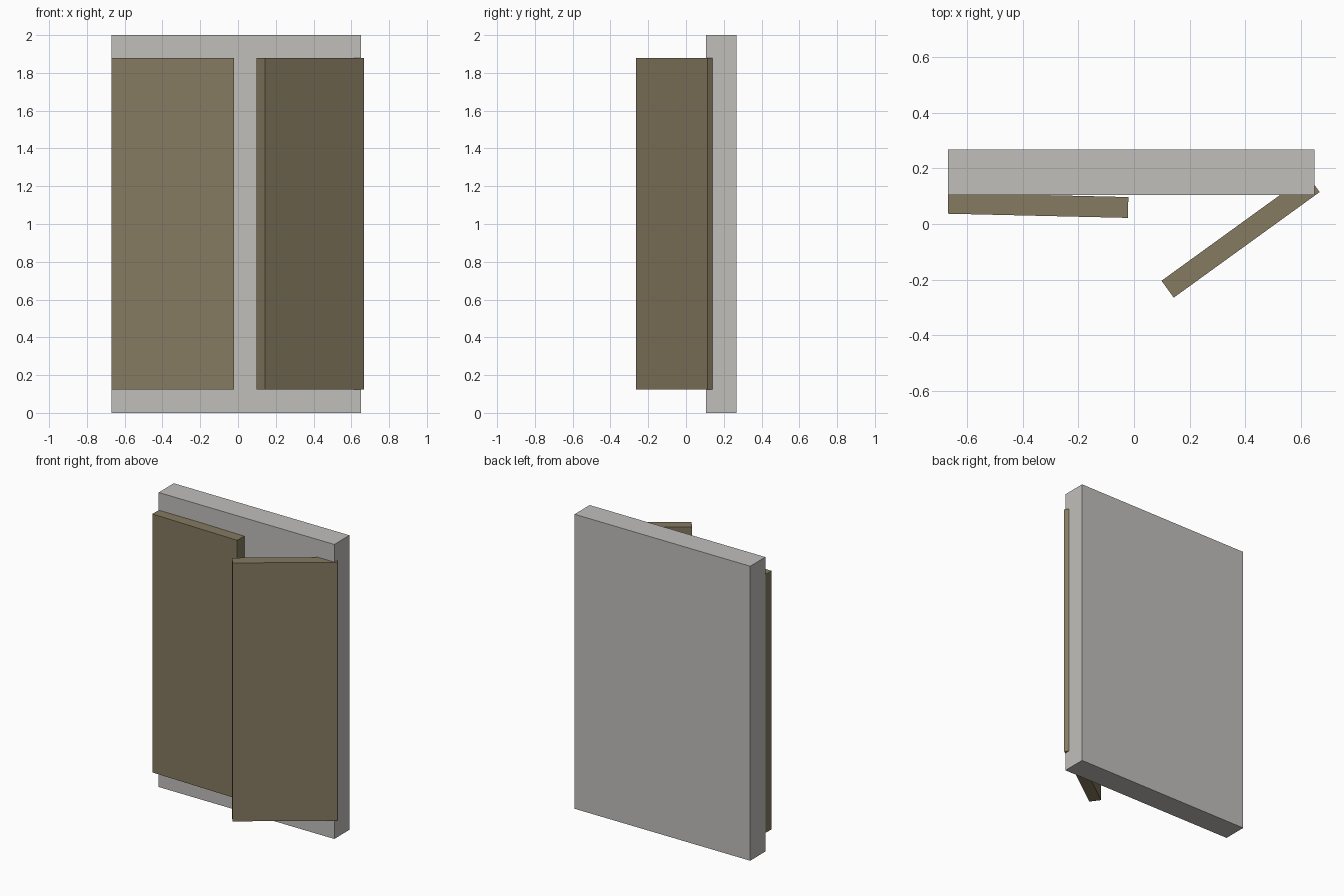
import bpy, bmesh
from math import atan2
from mathutils import Matrix, Vector

cube = bpy.data.objects.get("Cube")
if cube:
    bpy.data.objects.remove(cube, do_unlink=True)


def material(name, rgb):
    mat = bpy.data.materials.new(name)
    mat.use_nodes = True
    colour = (*rgb, 1)
    mat.diffuse_color = colour
    mat.node_tree.nodes["Principled BSDF"].inputs["Base Color"].default_value = colour
    return mat


def box(bm, low, high):
    low, high = Vector(low), Vector(high)
    bmesh.ops.create_cube(bm, size=1, matrix=Matrix.Translation((low + high) / 2)
                          @ Matrix.Diagonal((*(high - low), 1)))


def finish(bm, name, mat):
    bmesh.ops.recalc_face_normals(bm, faces=bm.faces[:])
    mesh = bpy.data.meshes.new(name)
    bm.to_mesh(mesh)
    bm.free()
    mesh.materials.append(mat)
    obj = bpy.data.objects.new(name, mesh)
    bpy.context.collection.objects.link(obj)
    return obj


grey = material("pale grey", (0.53, 0.52, 0.50))
brown = material("olive brown", (0.235, 0.196, 0.118))

FRONT, BACK = 0.105, 0.268
BOTTOM, TOP = 0.125, 1.88
openings = [(-0.63, -0.08), (0.06, 0.61)]

# Frame: a slab with two deep recesses pushed in from the front
bm = bmesh.new()
box(bm, (-0.67, FRONT, 0), (0.65, BACK, 2))
cuts = [((x, 0, 0), (1, 0, 0)) for pair in openings for x in pair]
cuts += [((0, 0, z), (0, 0, 1)) for z in (BOTTOM, TOP)]
for point, normal in cuts:
    bmesh.ops.bisect_plane(bm, geom=bm.verts[:] + bm.edges[:] + bm.faces[:],
                           plane_co=point, plane_no=normal)
bm.normal_update()
recess = []
for face in bm.faces:
    c = face.calc_center_median()
    if abs(c.y - FRONT) < 0.001 and BOTTOM < c.z < TOP \
            and any(a < c.x < b for a, b in openings):
        recess.append(face)
out = bmesh.ops.extrude_face_region(bm, geom=recess)
pushed = [v for v in out["geom"] if isinstance(v, bmesh.types.BMVert)]
bmesh.ops.translate(bm, verts=pushed, vec=(0, 0.15, 0))
finish(bm, "frame", grey)


# Doors: slabs running along the front face from a start to an end corner
def door(name, start, end, thickness=0.075):
    run = Vector(end) - Vector(start)
    bm = bmesh.new()
    box(bm, (0, 0, BOTTOM), (run.length, thickness, TOP))
    obj = finish(bm, name, brown)
    obj.location = (*start, 0)
    obj.rotation_euler.z = atan2(run.y, run.x)


door("closed_door", (-0.67, 0.037), (-0.022, 0.022))
door("open_door", (0.143, -0.265), (0.668, 0.115))
